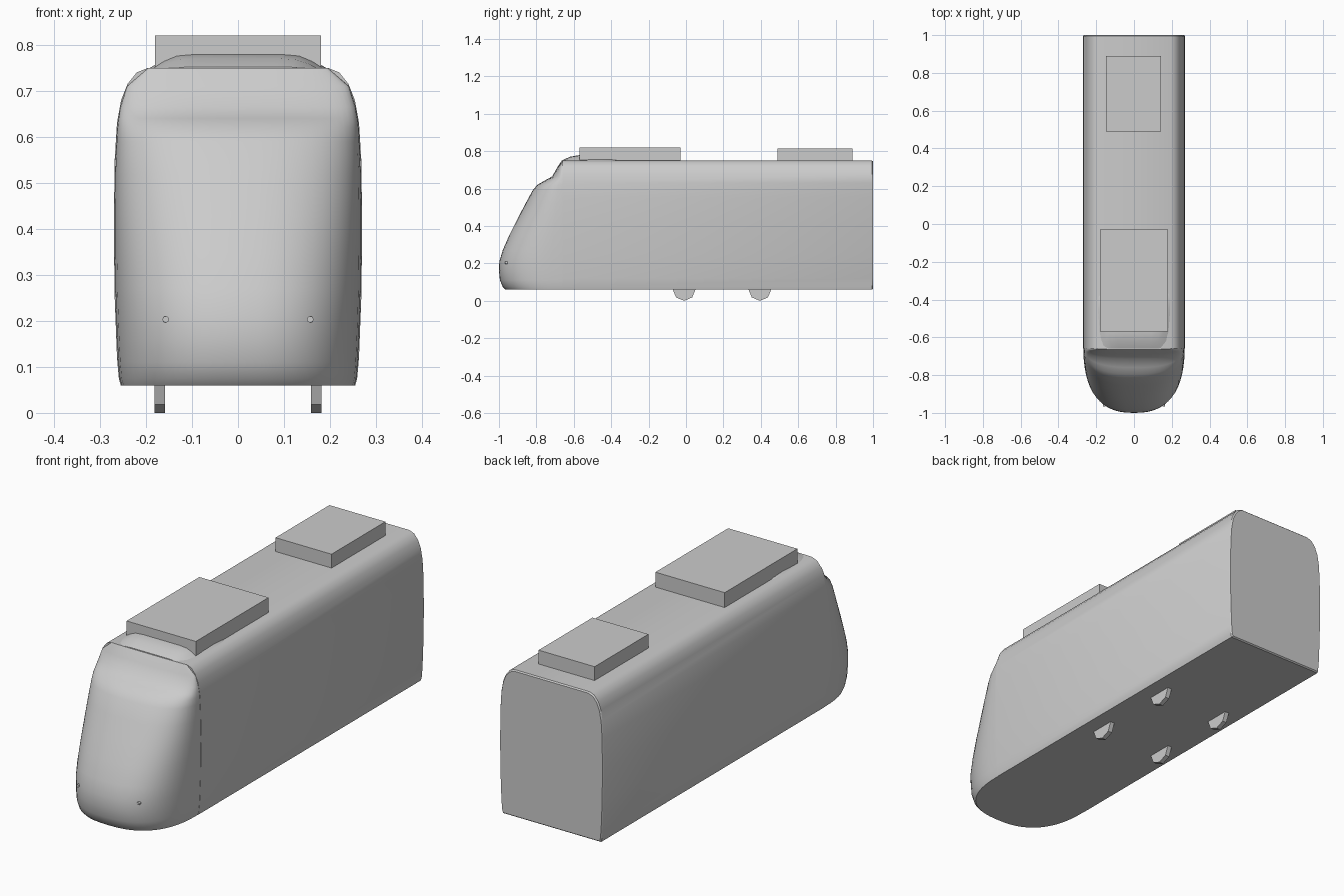
import bpy, bmesh, math

cube = bpy.data.objects.get("Cube")
if cube:
    bpy.data.objects.remove(cube)

grey = bpy.data.materials.new("body_grey")
grey.use_nodes = True
grey.diffuse_color = (0.6, 0.6, 0.6, 1)
grey.node_tree.nodes["Principled BSDF"].inputs["Base Color"].default_value = (0.6, 0.6, 0.6, 1)


def make(name, bm, angle=None):
    bmesh.ops.recalc_face_normals(bm, faces=bm.faces)
    mesh = bpy.data.meshes.new(name)
    bm.to_mesh(mesh)
    bm.free()
    mesh.materials.append(grey)
    ob = bpy.data.objects.new(name, mesh)
    bpy.context.collection.objects.link(ob)
    if angle:
        bpy.ops.object.select_all(action='DESELECT')
        ob.select_set(True)
        bpy.context.view_layer.objects.active = ob
        bpy.ops.object.shade_smooth_by_angle(angle=math.radians(angle))
    return ob


def loft(name, rings, angle, closed):
    """Skin a list of rings; cap the first and last."""
    bm = bmesh.new()
    rows = [[bm.verts.new(p) for p in ring] for ring in rings]
    n = len(rows[0])
    for a, b in zip(rows, rows[1:]):
        for i in range(n if closed else n - 1):
            j = (i + 1) % n
            bm.faces.new((a[i], a[j], b[j], b[i]))
    bm.faces.new(rows[0])
    bm.faces.new(rows[-1])
    return make(name, bm, angle)


def box(name, x0, x1, y0, y1, z0, z1):
    bm = bmesh.new()
    bmesh.ops.create_cube(bm, size=1)
    for v in bm.verts:
        v.co = ((x0 + x1) / 2 + v.co.x * (x1 - x0),
                (y0 + y1) / 2 + v.co.y * (y1 - y0),
                (z0 + z1) / 2 + v.co.z * (z1 - z0))
    return make(name, bm)


def interp(table, t):
    for (a, p), (b, q) in zip(table, table[1:]):
        if t <= b:
            return p + (q - p) * (t - a) / (b - a)
    return table[-1][1]


# Coach body: half widths by height, swept along y with a slim rear bevel
WIDTH = [(0.06, 0.255), (0.075, 0.259), (0.12, 0.263), (0.25, 0.268), (0.4, 0.27),
         (0.55, 0.268), (0.63, 0.263), (0.68, 0.254), (0.715, 0.24), (0.74, 0.22), (0.75, 0.195)]
outline = [(w, z) for z, w in WIDTH] + [(-w, z) for z, w in reversed(WIDTH)]
BACK = -0.66


def section(y, s):
    return [(x * s, y, 0.4 + (z - 0.4) * s) for x, z in outline]


loft("coach_body", [section(BACK, 1), section(0.994, 1), section(1, 0.985)], 35, True)

# Rounded nose: superelliptic plan at each height
NOSE = [(0.06, -0.965), (0.075, -0.98), (0.11, -0.995), (0.16, -1.0), (0.21, -0.998),
        (0.27, -0.98), (0.35, -0.945), (0.43, -0.905), (0.52, -0.858), (0.59, -0.82),
        (0.62, -0.795), (0.64, -0.76), (0.665, -0.715), (0.71, -0.69), (0.75, -0.664)]
STEPS = 28


def plan(z, front):
    w = interp(WIDTH, z) - 0.001
    ring = []
    for i in range(STEPS + 1):
        a = math.pi * i / STEPS
        c, s = math.cos(a), math.sin(a)
        ring.append((w * math.copysign(abs(c) ** 0.8, c), BACK + (front - BACK) * abs(s) ** 0.8, z))
    return ring


loft("nose", [plan(z, y) for z, y in NOSE], 40, False)

# Low roof fairing ahead of the front roof unit
FAIRING = [(-0.66, 0.165, 0.752), (-0.62, 0.18, 0.77), (-0.57, 0.19, 0.779),
           (-0.45, 0.2, 0.776), (-0.385, 0.2, 0.768), (-0.36, 0.195, 0.751)]
loft("roof_fairing",
     [[(w * u, y, 0.745 + (top - 0.745) * h) for u, h in
       ((-1, 0), (-0.85, 0.55), (-0.7, 0.9), (-0.5, 1), (0.5, 1), (0.7, 0.9), (0.85, 0.55), (1, 0))]
      for y, w, top in FAIRING], 40, True)

# Roof equipment
box("front_roof_unit", -0.18, 0.18, -0.57, -0.03, 0.74, 0.82)
box("rear_roof_unit", -0.148, 0.143, 0.49, 0.89, 0.74, 0.815)


def disc(name, centre, radius, depth, sides, axis, turn=0):
    bm = bmesh.new()
    bmesh.ops.create_cone(bm, cap_ends=True, segments=sides, radius1=radius, radius2=radius, depth=depth)
    ob = make(name, bm, 50 if sides > 8 else None)
    ob.location = centre
    ob.rotation_euler = (0, math.pi / 2, 0) if axis == 'X' else (math.pi / 2, 0, 0)
    return ob


# Octagonal wheels and small front lamps
for side, sx in (("left", 1), ("right", -1)):
    for place, y in (("front", -0.01), ("rear", 0.395)):
        disc(f"{place}_{side}_wheel", (sx * 0.17, y, 0.061), 0.061, 0.022, 8, 'X')
    disc(f"{side}_lamp", (sx * 0.157, -0.957, 0.203), 0.007, 0.02, 10, 'Y')
